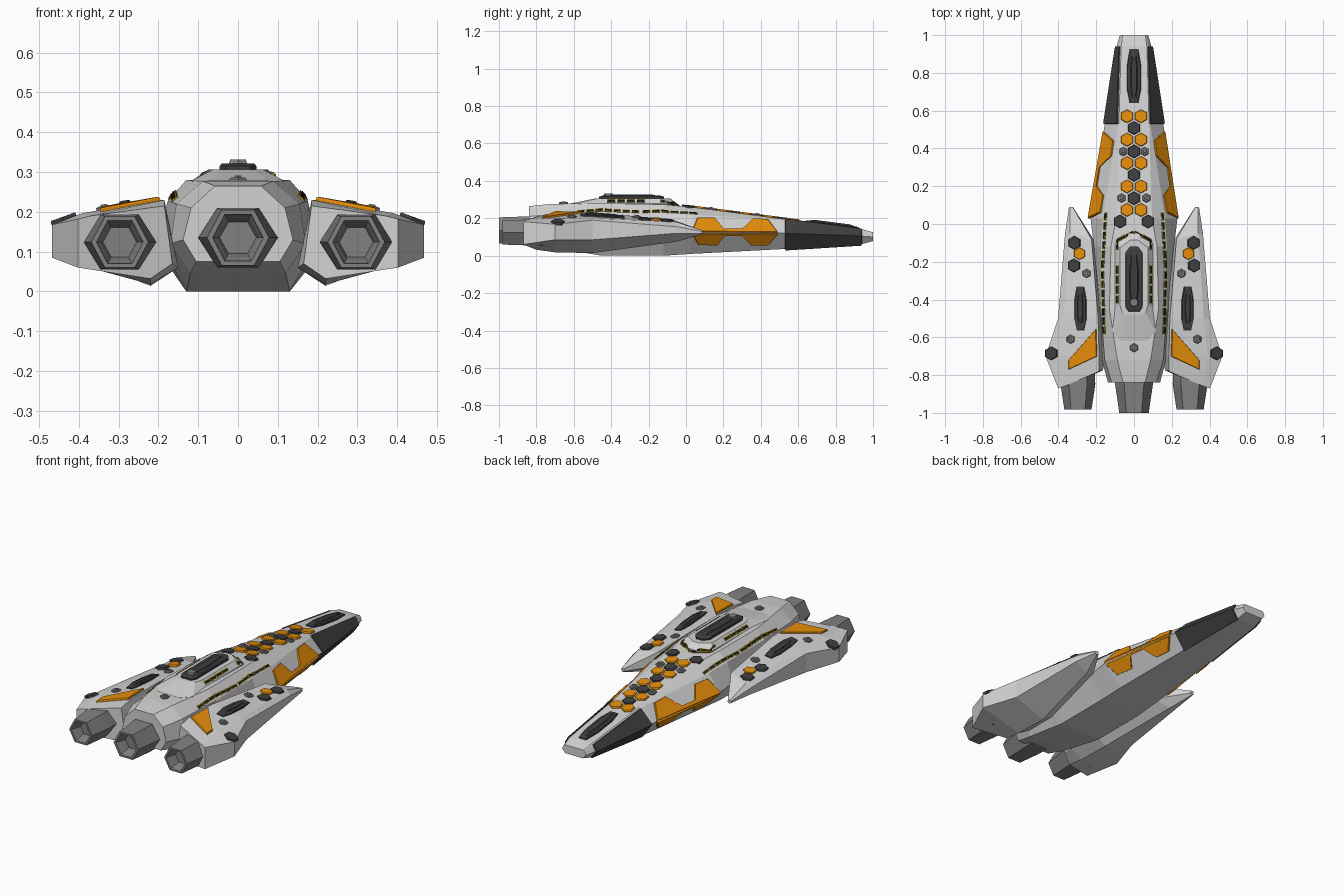
import bpy, bmesh, math
from mathutils import Vector
from mathutils.bvhtree import BVHTree

if "Cube" in bpy.data.objects:
    bpy.data.objects.remove(bpy.data.objects["Cube"])


def mat(name, rgb):
    m = bpy.data.materials.new(name)
    m.diffuse_color = (*rgb, 1)
    m.use_nodes = True
    m.node_tree.nodes["Principled BSDF"].inputs["Base Color"].default_value = m.diffuse_color
    return m


HULL = mat("light grey", (0.65, 0.65, 0.65))
DARK = mat("charcoal", (0.048, 0.048, 0.048))
STEEL = mat("engine grey", (0.22, 0.22, 0.22))
ORANGE = mat("orange", (0.78, 0.265, 0.003))
BLACK = mat("black", (0.012, 0.012, 0.012))
YELLOW = mat("mustard", (0.40, 0.28, 0.015))
targets = []          # surfaces that plates are projected on


def finish(bm, name, *mats):
    bmesh.ops.recalc_face_normals(bm, faces=bm.faces)
    me = bpy.data.meshes.new(name)
    bm.to_mesh(me)
    bm.free()
    for m in mats:
        me.materials.append(m)
    ob = bpy.data.objects.new(name, me)
    bpy.context.collection.objects.link(ob)
    return ob


def loft(rings):
    bm = bmesh.new()
    vs = [[bm.verts.new(p) for p in r] for r in rings]
    for a, b in zip(vs, vs[1:]):
        for i in range(len(a)):
            j = (i + 1) % len(a)
            bm.faces.new((a[i], a[j], b[j], b[i]))
    bm.faces.new(vs[0])
    bm.faces.new(vs[-1])
    bmesh.ops.recalc_face_normals(bm, faces=bm.faces)
    return bm


def cast(origin, d):
    hits = [h for h in (t.ray_cast(origin, d) for t in targets) if h[0]]
    return min(hits, key=lambda h: h[3]) if hits else None


def plate(name, pts, m, side=0, thick=0.008, shrink=0.95):
    """Raised plate: outline (x,y) dropped from above, or (y,z) pushed in from the side."""
    d = Vector((-side, 0, 0)) if side else Vector((0, 0, -1))
    org = [Vector((side, *p)) if side else Vector((*p, 1)) for p in pts]
    mid = sum(org, Vector()) / len(org)
    c = cast(mid, d)
    n = c[1]
    base = []
    for o in org:
        h = cast(o, d)
        flat = o + d * ((c[0] - o).dot(n) / d.dot(n))
        base.append(h[0] if h and (h[0] - flat).length < 0.02 else flat)
    ctr = sum(base, Vector()) / len(base)
    top = [ctr + (p - ctr) * shrink + n * thick for p in base]
    return finish(loft([[p - n * 0.006 for p in base],
                        [p + n * thick * 0.6 for p in base], top]), name, m)


def hexagon(x, y, r):
    return [(x + r * math.sin(k * math.pi / 3), y + r * math.cos(k * math.pi / 3)) for k in range(6)]


def slot(x, y0, y1, w):
    return [(x - w * .6, y0), (x + w * .6, y0), (x + w, y0 + (y1 - y0) * .25), (x + w, y0 + (y1 - y0) * .7),
            (x + w * .6, y1), (x - w * .6, y1), (x - w, y0 + (y1 - y0) * .7), (x - w, y0 + (y1 - y0) * .25)]


def tile(x, y, orange, r=0.036):
    plate("hex_tile", hexagon(x, y, r), ORANGE if orange else DARK, thick=0.009, shrink=0.93)


def bolt(x, y):
    plate("bolt", hexagon(x, y, 0.024), STEEL, thick=0.009, shrink=0.8)
    plate("bolt_head", hexagon(x, y, 0.011), STEEL, thick=0.013, shrink=0.8)


def dashes(name, a, b, n, w=0.007, fill=.85):
    """Warning stripe: mustard blocks with a black core."""
    a, b = Vector(a), Vector(b)
    t = (b - a).normalized()
    s = Vector((-t.y, t.x)) * w
    for i in range(n):
        p, q = a.lerp(b, i / n), a.lerp(b, (i + fill) / n)
        plate(name, [p + s, p - s, q - s, q + s], YELLOW, thick=0.004, shrink=1)
        e = t * .003
        plate(name + "_core", [p + e + s * .55, p + e - s * .55, q - e - s * .55, q - e + s * .55],
              BLACK, thick=0.006, shrink=1)


# Main hull: y, then half-width/height of top, shoulder, ridge and belly corners
secs = [(1.0, .060, .125, .066, .120, .075, .100, .055, .078),
        (.94, .068, .142, .074, .137, .092, .105, .062, .062),
        (.53, .080, .195, .086, .190, .155, .120, .095, .036),
        (.03, .095, .260, .165, .220, .230, .125, .125, .010),
        (-.12, .122, .274, .174, .226, .212, .120, .130, .000),
        (-.45, .130, .280, .176, .228, .190, .110, .130, .000),
        (-.72, .088, .277, .155, .220, .170, .120, .120, .045),
        (-.84, .058, .265, .118, .210, .138, .130, .105, .075)]
rings = []
for s in secs:
    right = [(s[k], s[0], s[k + 1]) for k in (1, 3, 5, 7)]
    rings.append(right + [(-x, y, z) for x, y, z in reversed(right)])
bm = loft(rings)
targets.append(BVHTree.FromBMesh(bm))
# Dark nose cheeks, raised from the side faces
for sx in (1, -1):
    cheek = [f for f in bm.faces if .6 < f.calc_center_median().y < .9
             and f.normal.x * sx > .3 and abs(f.calc_center_median().x) > .08]
    r = bmesh.ops.inset_region(bm, faces=cheek, thickness=.002, depth=.007, use_even_offset=True)
    for f in cheek + r["faces"]:
        f.material_index = 1
finish(bm, "main_hull", HULL, DARK)

# Raised deck on the back
low = [(.03, -.05), (.10, -.10), (.10, -.44), (.115, -.57), (.07, -.62)]
top = [(.02, -.085), (.074, -.125), (.074, -.43), (.062, -.47), (.04, -.48)]
rings = [[(x, y, z) for x, y in o] + [(-x, y, z) for x, y in reversed(o)]
         for o, z in ((low, .262), (low, .279), (top, .307))]
bm = loft(rings)
targets.append(BVHTree.FromBMesh(bm))
finish(bm, "raised_deck", HULL)

# Wings: each row is inner top, outer top, edge top, edge bottom, belly, inner side
wing = [[(.325, .09, .135), (.340, .09, .135), (.345, .085, .13), (.345, .085, .12), (.335, .09, .115), (.32, .085, .12)],
        [(.225, -.08, .195), (.34, -.05, .18), (.365, -.05, .155), (.365, -.05, .12), (.29, -.05, .075), (.215, -.08, .12)],
        [(.19, -.50, .230), (.37, -.50, .20), (.402, -.50, .19), (.402, -.50, .085), (.22, -.50, .014), (.15, -.50, .06)],
        [(.185, -.70, .230), (.39, -.70, .197), (.468, -.70, .168), (.468, -.70, .085), (.22, -.70, .018), (.15, -.70, .06)],
        [(.185, -.78, .215), (.37, -.86, .190), (.402, -.87, .182), (.402, -.87, .06), (.22, -.80, .032), (.165, -.775, .07)]]
for sx in (1, -1):
    bm = loft([[(x * sx, y, z) for x, y, z in r] for r in wing])
    targets.append(BVHTree.FromBMesh(bm))
    finish(bm, "wing", HULL)

# Engines: hexagonal nozzles with a recessed bore (half-width, half-height, y)
for x, z, back, k in ((0, .135, -1.0, 1), (.297, .124, -.982, .92), (-.297, .124, -.982, .92)):
    prof = [(.098, .074, -.76), (.100, .075, -.85), (.078, .070, back), (.064, .059, back),
            (.058, .053, back + .02), (.055, .050, back + .025), (.046, .040, back + .06)]
    finish(loft([[(x + k * rx * cx, y, z + k * rz * cz) for cx, cz in
                  ((1, 0), (.52, 1), (-.52, 1), (-1, 0), (-.52, -1), (.52, -1))]
                 for rx, rz, y in prof]), "engine", STEEL)

# Honeycomb on the nose spine
for i in range(5):
    y = .57 - i * .124
    tile(.037, y, True)
    tile(-.037, y, True)
    if i < 4:
        tile(0, y - .062, False)
for x in (.057, -.057):
    bolt(x, .383)
    bolt(x * 1.15, .137)
    tile(x * 1.3, .013, False)
plate("nose_slot", slot(0, .64, .925, .037), DARK, thick=.010, shrink=.9)
plate("nose_slot_core", slot(0, .66, .90, .018), DARK, thick=.017, shrink=.8)
plate("deck_slot", [(-.03, -.465), (.03, -.465), (.046, -.44), (.046, -.15), (.02, -.118),
                    (-.02, -.118), (-.046, -.15), (-.046, -.44)], DARK, thick=.014, shrink=.9)
plate("deck_slot_core", slot(0, -.44, -.15, .024), DARK, thick=.020, shrink=.8)
bolt(0, -.655)
plate("deck_bolt", hexagon(0, -.415, .026), STEEL, thick=.025, shrink=.85)

for s in (1, -1):
    # Orange flank plates above and below the hull ridge
    plate("flank_plate_upper", [(.03, .126), (.06, .200), (.15, .200), (.20, .138), (.30, .138),
          (.36, .196), (.44, .190), (.49, .122)], ORANGE, s, .009, .98)
    plate("flank_plate_lower", [(.03, .123), (.065, .062), (.165, .060), (.205, .112), (.30, .112),
          (.35, .060), (.44, .060), (.49, .119)], ORANGE, s, .009, .98)
    # Wing details
    plate("wing_patch", [(s * .20, -.555), (s * .195, -.70), (s * .345, -.77), (s * .345, -.72)][::s],
          ORANGE, thick=.010, shrink=.96)
    tile(s * .315, -.10, False)
    tile(s * .288, -.157, True, .033)
    tile(s * .318, -.22, False)
    tile(s * .437, -.685, False)
    plate("wing_vent", slot(s * .283, -.565, -.33, .031), DARK, thick=.010, shrink=.88)
    plate("wing_vent_core", slot(s * .283, -.53, -.36, .015), DARK, thick=.015, shrink=.8)
    bolt(s * .25, -.262)
    bolt(s * .335, -.61)
    # Warning stripes along hull and deck
    dashes("hull_stripe", (s * .150, .06), (s * .166, -.24), 6)
    dashes("hull_stripe", (s * .166, -.25), (s * .158, -.59), 7)
    dashes("deck_stripe", (s * .088, -.22), (s * .088, -.43), 4)
    dashes("deck_chevron", (s * .002, -.042), (s * .088, -.088), 2, .007, 1)
    dashes("deck_chevron", (s * .088, -.088), (s * .088, -.135), 1, .007, 1)
